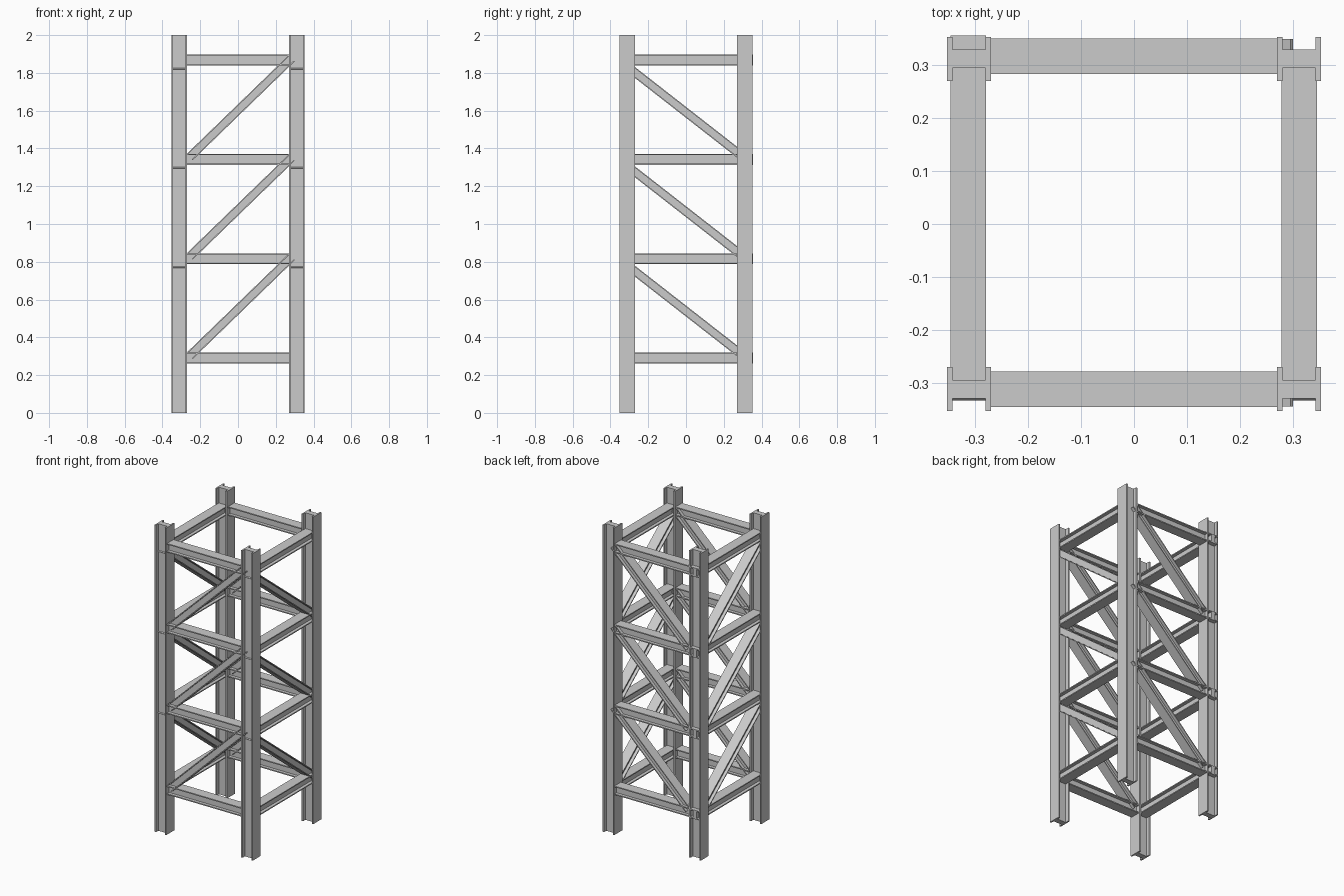
import bpy, bmesh
from mathutils import Vector

if "Cube" in bpy.data.objects:
    bpy.data.objects.remove(bpy.data.objects["Cube"])


def i_beam(name, start, end, wide, width, height, flange, web):
    """Sweep an I-shaped profile from start to end; 'wide' is the flange width axis."""
    a, b, u = Vector(start), Vector(end), Vector(wide)
    v = (b - a).normalized().cross(u).normalized()
    w, h, t = width / 2, height / 2, web / 2
    half = [(w, -h), (w, -h + flange), (t, -h + flange),
            (t, h - flange), (w, h - flange), (w, h)]
    profile = half + [(-x, y) for x, y in reversed(half)]
    bm = bmesh.new()
    r0 = [bm.verts.new(a + u * x + v * y) for x, y in profile]
    r1 = [bm.verts.new(b + u * x + v * y) for x, y in profile]
    n = len(profile)
    for i in range(n):
        j = (i + 1) % n
        bm.faces.new((r0[i], r0[j], r1[j], r1[i]))
    bm.faces.new(r0[::-1])
    bm.faces.new(r1)
    bmesh.ops.recalc_face_normals(bm, faces=bm.faces)
    mesh = bpy.data.meshes.new(name)
    bm.to_mesh(mesh)
    bm.free()
    obj = bpy.data.objects.new(name, mesh)
    bpy.context.collection.objects.link(obj)


X, Y = (1, 0, 0), (0, 1, 0)
C = 0.3115                                   # column centre offset
LEVELS = [0.29 + 0.526 * i for i in range(4)]
BEAM = (0.067, 0.058, 0.007, 0.026)          # width, height, flange, web
BRACE = (0.065, 0.046, 0.006, 0.026)

# Corner columns, flanges facing left and right
for sx, side in ((-1, "left"), (1, "right")):
    for sy, end in ((-1, "front"), (1, "back")):
        i_beam(f"column_{end}_{side}", (sx * C, sy * C, 0), (sx * C, sy * C, 2),
               Y, 0.083, 0.083, 0.01, 0.035)

# Front and back faces
for y, end in ((-C, "front"), (0.3165, "back")):
    for i, z in enumerate(LEVELS):
        i_beam(f"{end}_beam_{i}", (-0.275, y, z), (0.275, y, z), Y, *BEAM)
        if i < 3:
            i_beam(f"{end}_brace_{i}", (-0.256, y, z + 0.012),
                   (0.284, y, z + 0.535), Y, *BRACE)

# Left and right faces; the left beams run through the back columns
for x, side, back in ((-0.3125, "left", 0.356), (C, "right", 0.3125)):
    for i, z in enumerate(LEVELS):
        i_beam(f"{side}_beam_{i}", (x, -0.3125, z), (x, back, z), X, *BEAM)
        if i < 3:
            i_beam(f"{side}_brace_{i}", (x, -0.319, z + 0.498),
                   (x, 0.30, z + 0.015), X, *BRACE)
